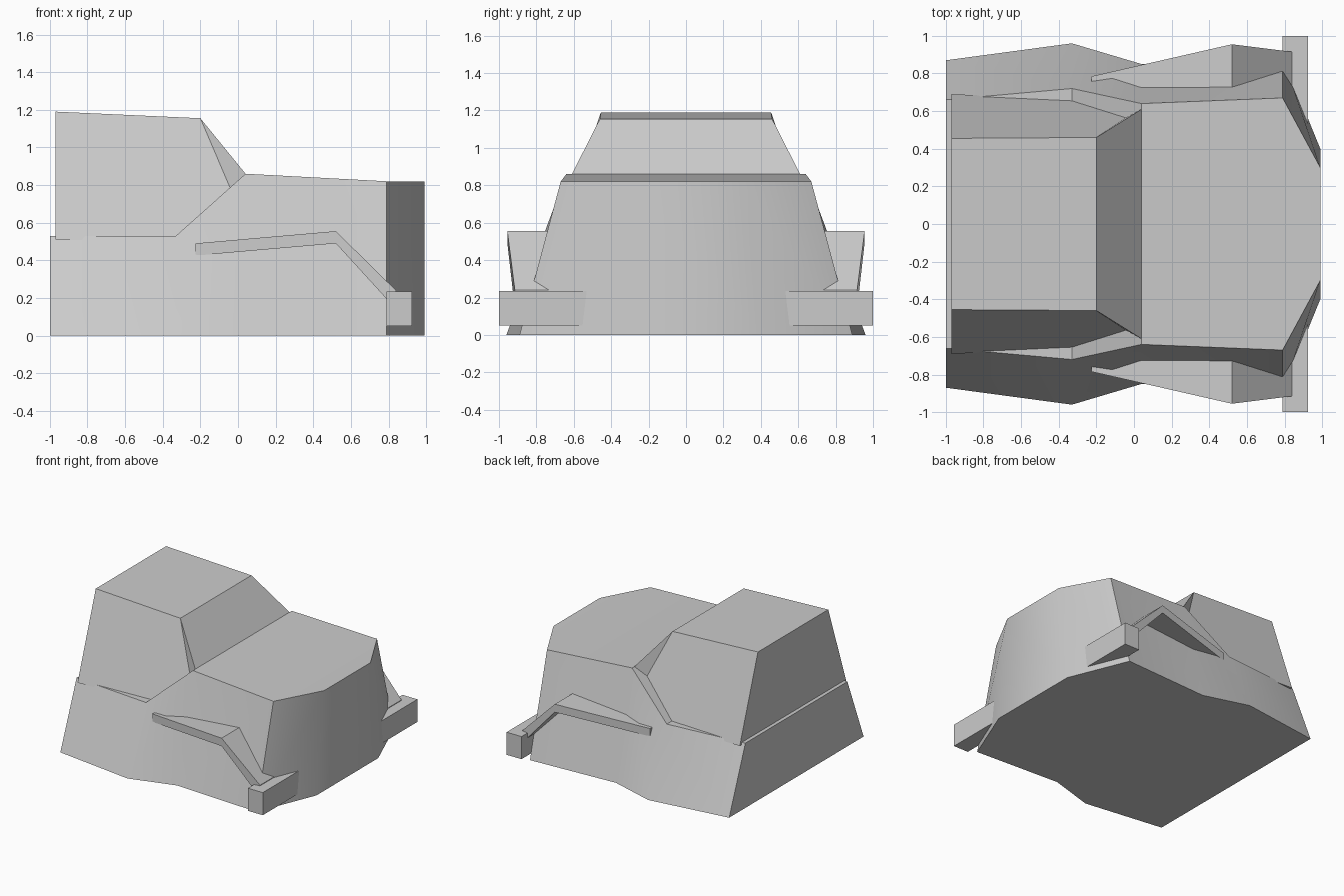
import bpy, math

cube = bpy.data.objects.get("Cube")
if cube:
    bpy.data.objects.remove(cube, do_unlink=True)

# Single paint colour
GREY = (0.6, 0.6, 0.6, 1.0)
paint = bpy.data.materials.new("light_grey")
paint.use_nodes = True
paint.diffuse_color = GREY
paint.node_tree.nodes["Principled BSDF"].inputs["Base Color"].default_value = GREY


def make(name, verts, faces, smooth=False):
    mesh = bpy.data.meshes.new(name)
    mesh.from_pydata(verts, [], faces)
    mesh.materials.append(paint)
    obj = bpy.data.objects.new(name, mesh)
    bpy.context.collection.objects.link(obj)
    bpy.ops.object.select_all(action="DESELECT")
    obj.select_set(True)
    bpy.context.view_layer.objects.active = obj
    bpy.ops.object.mode_set(mode="EDIT")
    bpy.ops.mesh.select_all(action="SELECT")
    bpy.ops.mesh.normals_make_consistent(inside=False)
    bpy.ops.object.mode_set(mode="OBJECT")
    if smooth:
        bpy.ops.object.shade_smooth_by_angle(angle=math.radians(30))
    return obj


def loft(name, left, right, smooth=False):
    """Skin between two matching closed outlines and cap both ends."""
    n = len(left)
    walls = [(i, (i + 1) % n, n + (i + 1) % n, n + i) for i in range(n)]
    return make(name, left + right, walls + [tuple(range(n)), tuple(range(n, 2 * n))], smooth)


# Lower body: stations from tail to nose, (x, half width, height)
sill = [(-1, .87, 0), (-.33, .96, 0), (.04, .85, 0), (.79, .89, 0), (.99, .4, 0)]
deck = [(-1, .66, .53), (-.33, .72, .53), (.04, .64, .86), (.79, .67, .82), (.99, .3, .82)]
n = len(sill)
verts = [(x, s * y, z) for row in (sill, deck) for s in (1, -1) for x, y, z in row]
faces = []
for side in (0, n):
    for i in range(n - 1):
        a, b = side + i, side + i + 1
        faces.append((a, b, b + 2 * n, a + 2 * n))
for i in range(n - 1):
    for level in (0, 2 * n):
        a = level + i
        faces.append((a, a + 1, a + 1 + n, a + n))
for end in (0, n - 1):
    faces.append((end, end + n, end + 3 * n, end + 2 * n))
make("body", verts, faces, True)

# Cabin with flared windscreen corners
half = [(-.97, .69, .51), (-.97, .455, 1.19), (-.2, .46, 1.155), (.04, .61, .86), (.08, .645, .5)]
verts = [(x, s * y, z) for s in (1, -1) for x, y, z in half]
faces = [(i, (i + 1) % n, n + (i + 1) % n, n + i) for i in range(n)]
for side in (0, n):
    faces += [tuple(side + k for k in f) for f in ((0, 1, 2, 4), (2, 3, 4))]
make("cabin", verts, faces)

# Bent fenders: (x, outer y, inner y, top z, bottom z)
bends = [(-.225, .785, .68, .49, .425), (.52, .955, .65, .555, .49), (.84, .915, .6, .24, .14)]
for s, label in ((1, "left"), (-1, "right")):
    outline = [(b, 3) for b in bends] + [(b, 4) for b in reversed(bends)]
    outer = [(b[0], s * b[1], b[k]) for b, k in outline]
    inner = [(b[0], s * b[2], b[k]) for b, k in outline]
    loft("fender_" + label, outer, inner)

# Bumper bar across the nose
bar = [(.79, .05), (.925, .05), (.925, .235), (.79, .235)]
loft("bumper", [(x, 1, z) for x, z in bar], [(x, -1, z) for x, z in bar])
